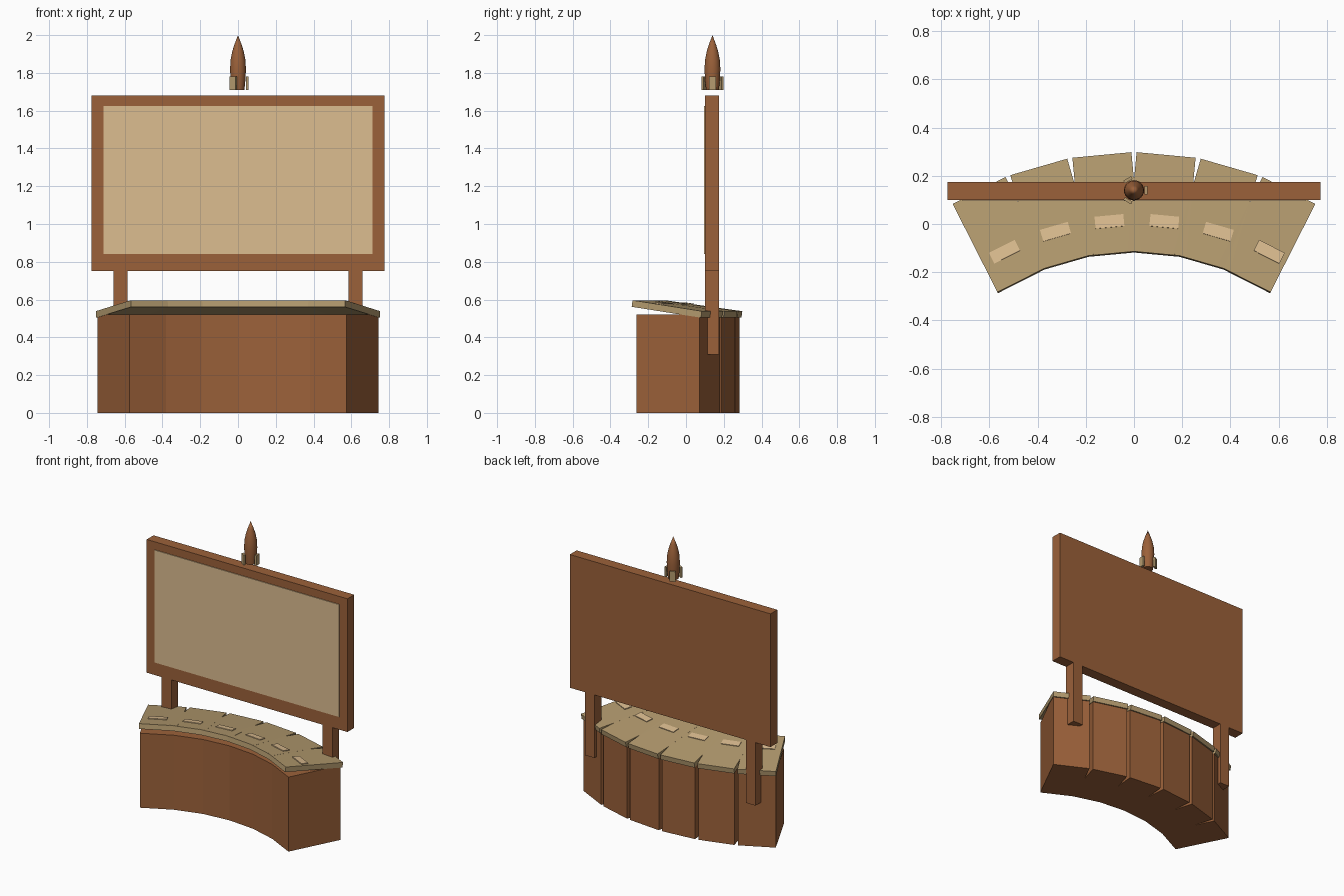
import bpy, bmesh
from math import sin, cos, pi, radians
from mathutils import Matrix

if "Cube" in bpy.data.objects:
    bpy.data.objects.remove(bpy.data.objects["Cube"])


def material(name, color):
    m = bpy.data.materials.new(name)
    m.diffuse_color = (*color, 1)
    m.use_nodes = True
    m.node_tree.nodes["Principled BSDF"].inputs["Base Color"].default_value = m.diffuse_color
    return m


BROWN = material("brown", (0.33, 0.12, 0.042))
TAN = material("tan", (0.46, 0.33, 0.16))
CREAM = material("cream", (0.72, 0.51, 0.28))


def new_object(name, bm, mat, loc=(0, 0, 0), rot=(0, 0, 0)):
    mesh = bpy.data.meshes.new(name)
    bm.to_mesh(mesh)
    bm.free()
    mesh.materials.append(mat)
    ob = bpy.data.objects.new(name, mesh)
    ob.location, ob.rotation_euler = loc, rot
    bpy.context.collection.objects.link(ob)
    return ob


def box(name, size, loc, mat, rot=(0, 0, 0)):
    bm = bmesh.new()
    bmesh.ops.create_cube(bm, size=1, matrix=Matrix.Diagonal((*size, 1)))
    return new_object(name, bm, mat, loc, rot)


# Curved console: six cabinets on an arc, each with a sloped top and a key plate
ARC_Y, STEP, TILT = -1.13, radians(10.75), radians(-8)
for i in range(6):
    a = (i - 2.5) * STEP
    n = i + 1
    r = 1.22
    box(f"console_base_{n}", (0.24, 0.375, 0.52),
        (r * sin(a), r * cos(a) + ARC_Y, 0.26), BROWN, (0, 0, -a))
    r = 1.215
    x, y = r * sin(a), r * cos(a) + ARC_Y
    box(f"console_top_{n}", (0.246, 0.415, 0.035), (x, y, 0.55), TAN, (TILT, 0, -a))
    box(f"key_plate_{n}", (0.12, 0.05, 0.02),
        (x + 0.012, y - 0.07, 0.572), CREAM, (TILT, 0, -a))

# Display board on two posts
box("display_frame", (1.55, 0.075, 0.93), (0, 0.1375, 1.215), BROWN)
box("display_screen", (1.425, 0.03, 0.785), (0, 0.11, 1.2325), CREAM)
for side, s in (("left", -1), ("right", 1)):
    box(f"{side}_post", (0.075, 0.075, 0.46), (s * 0.622, 0.1375, 0.54), BROWN)

# Rocket body, a lathed profile floating above the board
profile = [(0, 1.71), (0.034, 1.71), (0.039, 1.76), (0.042, 1.82), (0.039, 1.87),
           (0.030, 1.915), (0.019, 1.95), (0, 2.0)]
bm = bmesh.new()
vs = [bm.verts.new((r, 0, z)) for r, z in profile]
edges = [bm.edges.new(p) for p in zip(vs, vs[1:])]
bmesh.ops.spin(bm, geom=vs + edges, cent=(0, 0, 0), axis=(0, 0, 1),
               angle=2 * pi, steps=24, use_merge=True)
bmesh.ops.remove_doubles(bm, verts=bm.verts, dist=0.0005)
bmesh.ops.recalc_face_normals(bm, faces=bm.faces)
rocket = new_object("rocket_body", bm, BROWN, (0, 0.14, 0))
bpy.context.view_layer.objects.active = rocket
rocket.select_set(True)
bpy.ops.object.shade_smooth_by_angle(angle=radians(40))

# Three rocket fins
for k in range(3):
    a = k * 2 * pi / 3
    box(f"rocket_fin_{k + 1}", (0.013, 0.037, 0.07),
        (0.05 * cos(a), 0.14 + 0.05 * sin(a), 1.745), TAN, (0, 0, a))
